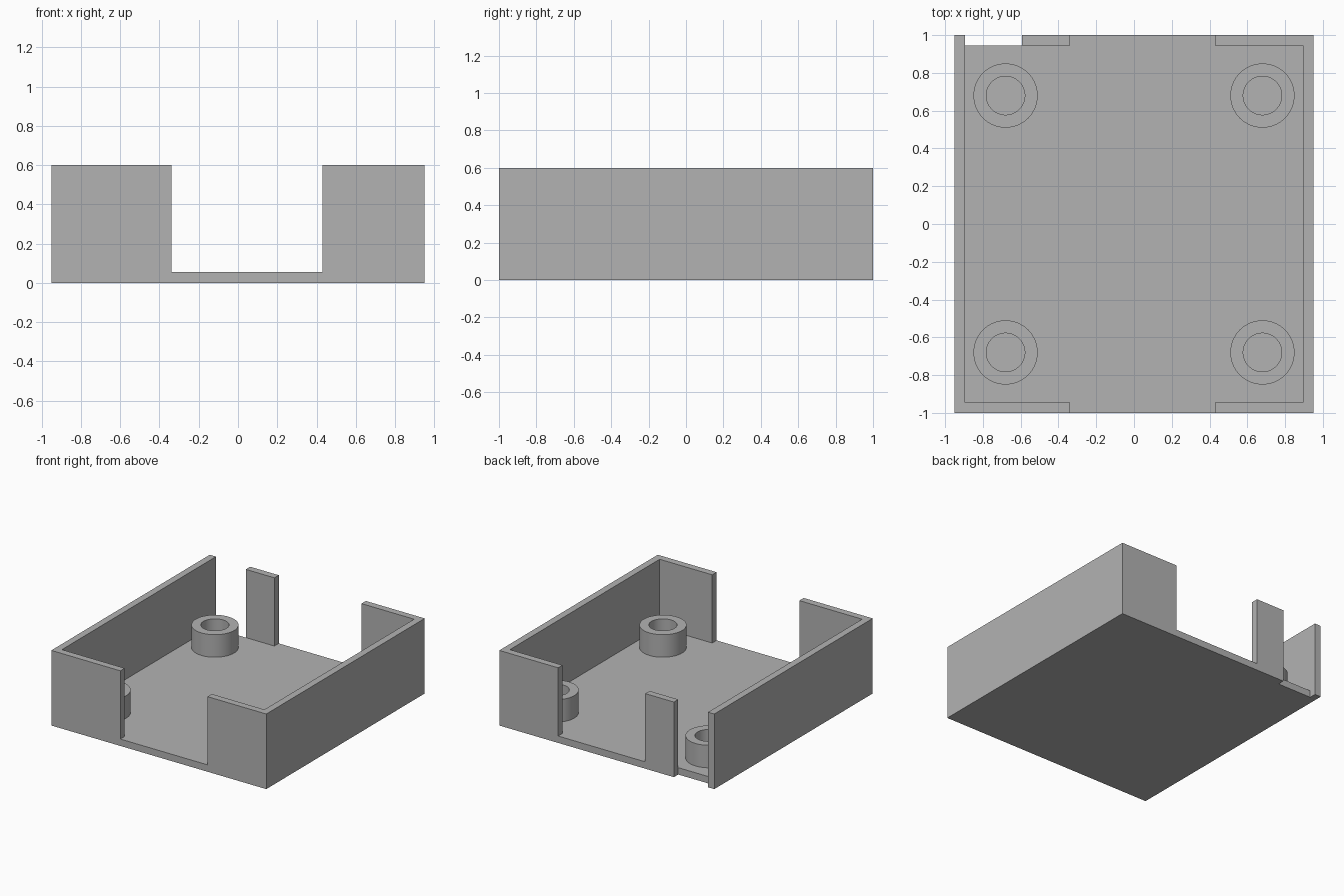
import bpy
import bmesh
import math

if "Cube" in bpy.data.objects:
    bpy.data.objects.remove(bpy.data.objects["Cube"], do_unlink=True)

HALF_X, HALF_Y, HEIGHT = 0.95, 1.0, 0.6
WALL, FLOOR = 0.055, 0.055
INNER_X, INNER_Y = HALF_X - WALL, HALF_Y - WALL
POST_AT, POST_TOP, POST_R, HOLE_R = 0.68, 0.235, 0.17, 0.102

grey = bpy.data.materials.new("plain grey")
grey.use_nodes = True
colour = (0.45, 0.45, 0.45, 1)
grey.diffuse_color = colour
grey.node_tree.nodes["Principled BSDF"].inputs["Base Color"].default_value = colour


def add_object(name, bm):
    bmesh.ops.recalc_face_normals(bm, faces=bm.faces)
    mesh = bpy.data.meshes.new(name)
    bm.to_mesh(mesh)
    bm.free()
    mesh.materials.append(grey)
    obj = bpy.data.objects.new(name, mesh)
    bpy.context.collection.objects.link(obj)
    return obj


def box(name, low, high):
    bm = bmesh.new()
    bmesh.ops.create_cube(bm, size=1)
    for v in bm.verts:
        v.co = [lo + (c + 0.5) * (hi - lo) for c, lo, hi in zip(v.co, low, high)]
    return add_object(name, bm)


# Open tray: solid block with cavity, front/back opening and rear corner slot cut out
tray = box("tray", (-HALF_X, -HALF_Y, 0), (HALF_X, HALF_Y, HEIGHT))
cutters = [
    box("cavity_cutter", (-INNER_X, -INNER_Y, FLOOR), (INNER_X, INNER_Y, 1)),
    box("opening_cutter", (-0.34, -1.2, FLOOR), (0.43, 1.2, 1)),
    box("slot_cutter", (-INNER_X, INNER_Y, -0.2), (-0.593, 1.2, 1)),
]
for cutter in cutters:
    cutter.hide_render = True
    cutter.display_type = 'WIRE'
    cut = tray.modifiers.new(cutter.name, 'BOOLEAN')
    cut.operation = 'DIFFERENCE'
    cut.solver = 'EXACT'
    cut.object = cutter

# Apply the cuts and drop the helpers
bpy.context.view_layer.update()
evaluated = tray.evaluated_get(bpy.context.evaluated_depsgraph_get())
cut_mesh = bpy.data.meshes.new_from_object(evaluated)
tray.modifiers.clear()
tray.data = cut_mesh
for cutter in cutters:
    bpy.data.objects.remove(cutter, do_unlink=True)


# Hollow screw posts, turned from a profile
def screw_post(name, x, y):
    bm = bmesh.new()
    profile = [(POST_R, FLOOR), (POST_R, POST_TOP), (HOLE_R, POST_TOP), (HOLE_R, FLOOR)]
    verts = [bm.verts.new((r, 0, z)) for r, z in profile]
    edges = [bm.edges.new(pair) for pair in zip(verts, verts[1:] + verts[:1])]
    bmesh.ops.spin(bm, geom=verts + edges, cent=(0, 0, 0), axis=(0, 0, 1),
                   angle=math.tau, steps=64, use_merge=True)
    bmesh.ops.remove_doubles(bm, verts=bm.verts, dist=0.0001)
    post = add_object(name, bm)
    post.location = (x, y, 0)
    bpy.ops.object.select_all(action='DESELECT')
    post.select_set(True)
    bpy.context.view_layer.objects.active = post
    bpy.ops.object.shade_smooth_by_angle(angle=math.radians(30))


for side, sx in (("left", 1), ("right", -1)):
    for end, sy in (("front", -1), ("back", 1)):
        screw_post(f"{end}_{side}_screw_post", sx * POST_AT, sy * POST_AT)
